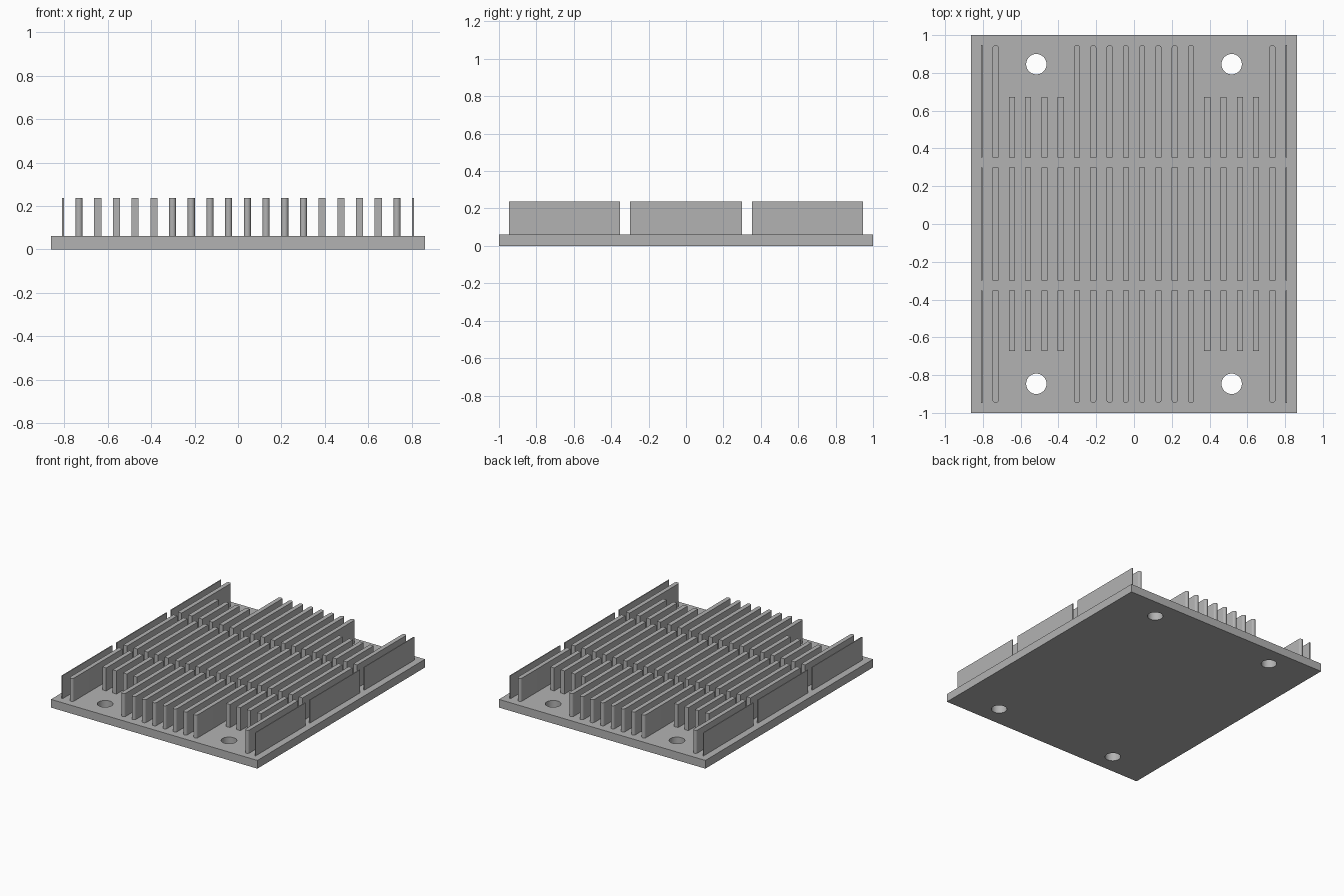
import bpy
import bmesh
from math import cos, sin, pi, radians

cube = bpy.data.objects.get("Cube")
if cube:
    bpy.data.objects.remove(cube)

GREY = (0.45, 0.45, 0.45, 1)
metal = bpy.data.materials.new("grey metal")
metal.use_nodes = True
metal.diffuse_color = GREY
metal.node_tree.nodes["Principled BSDF"].inputs["Base Color"].default_value = GREY

BASE_TOP, FIN_TOP = 0.062, 0.236
PITCH, HALF = 0.0862, 0.0163


def arc(cx, cy, r, start, end, steps):
    return [(cx + r * cos(start + (end - start) * i / steps),
             cy + r * sin(start + (end - start) * i / steps)) for i in range(steps + 1)]


def prism(name, loops, z0, z1):
    """Extrude a flat outline; loops after the first are holes."""
    bm = bmesh.new()
    edges = []
    for loop in loops:
        vs = [bm.verts.new((x, y, z0)) for x, y in loop]
        edges += [bm.edges.new((vs[i - 1], vs[i])) for i in range(len(vs))]
    if len(loops) == 1:
        bm.faces.new(vs)
    else:
        bmesh.ops.triangle_fill(bm, use_beauty=True, edges=edges)
    made = bmesh.ops.extrude_face_region(bm, geom=bm.faces[:], use_keep_orig=True)["geom"]
    for v in made:
        if isinstance(v, bmesh.types.BMVert):
            v.co.z = z1
    bmesh.ops.recalc_face_normals(bm, faces=bm.faces[:])
    mesh = bpy.data.meshes.new(name)
    bm.to_mesh(mesh)
    bm.free()
    mesh.materials.append(metal)
    obj = bpy.data.objects.new(name, mesh)
    bpy.context.collection.objects.link(obj)
    bpy.ops.object.select_all(action='DESELECT')
    obj.select_set(True)
    bpy.context.view_layer.objects.active = obj
    bpy.ops.object.shade_smooth_by_angle(angle=radians(35))
    return obj


def rect(x0, x1, y0, y1):
    return [(x0, y0), (x1, y0), (x1, y1), (x0, y1)]


# Base plate with four mounting holes
holes = [arc(sx * 0.517, sy * 0.846, 0.054, 0, 2 * pi, 40)[:-1]
         for sx in (-1, 1) for sy in (-1, 1)]
prism("base_plate", [rect(-0.862, 0.862, -1, 1)] + holes, 0, BASE_TOP)

# Fins in three rows, mirrored left to right
for side, sx in (("left", 1), ("right", -1)):
    for i in range(9):
        x = sx * (i + 0.5) * PITCH
        x0, x1 = x - HALF, x + HALF
        prism(f"middle_fin_{side}_{i}", [rect(x0, x1, -0.299, 0.299)], BASE_TOP, FIN_TOP)
        for row, sy in (("back", 1), ("front", -1)):
            if 4 <= i <= 7:
                # Short square fins leave room around the holes
                outline = rect(x0, x1, sy * 0.352, sy * 0.672)
            else:
                # Long fins have a rounded outer end
                outline = [(x0, sy * 0.352), (x1, sy * 0.352)]
                outline += [(px, sy * py) for px, py in
                            arc(x, 0.947 - HALF, HALF, 0, pi, 12)]
            prism(f"{row}_fin_{side}_{i}", [outline], BASE_TOP, FIN_TOP)

    # Thin outermost fins
    for row, y0, y1 in (("front", -0.947, -0.352), ("middle", -0.299, 0.299),
                        ("back", 0.352, 0.947)):
        prism(f"{row}_edge_fin_{side}", [rect(sx * 0.803, sx * 0.81, y0, y1)],
              BASE_TOP, FIN_TOP)
